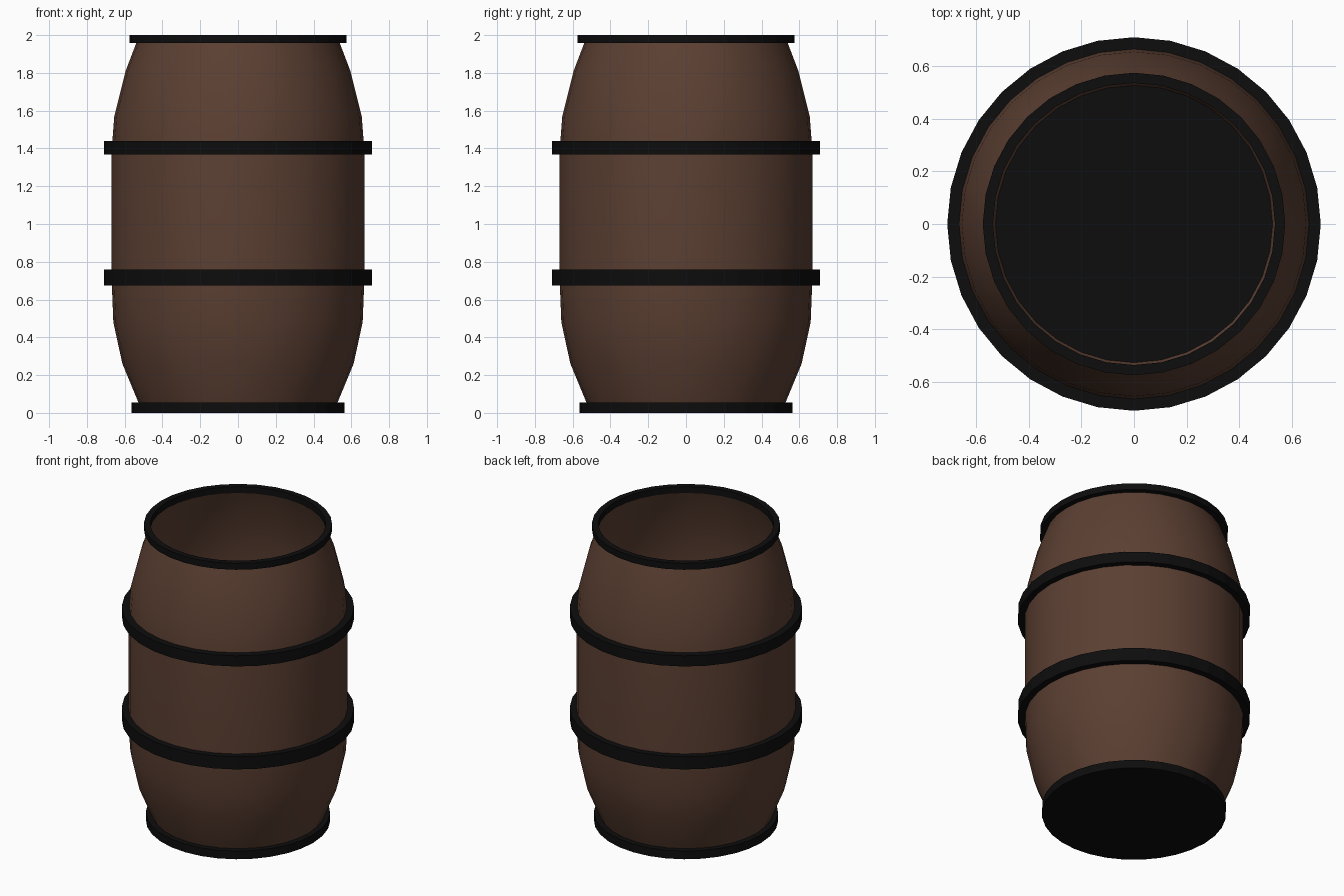
import bpy
import math

if "Cube" in bpy.data.objects:
    bpy.data.objects.remove(bpy.data.objects["Cube"])

SIDES = 32


def material(name, rgb):
    m = bpy.data.materials.new(name)
    m.diffuse_color = (*rgb, 1)
    m.use_nodes = True
    m.node_tree.nodes["Principled BSDF"].inputs["Base Color"].default_value = m.diffuse_color
    return m


wood = material("dark_wood", (0.105, 0.050, 0.032))
iron = material("black_iron", (0.004, 0.004, 0.004))


def lathe(name, profile, mat, closed=False, cap_bottom=False, smooth=30):
    """Spin an (r, z) profile around z."""
    verts = [(r * math.sin(2 * math.pi * i / SIDES), r * math.cos(2 * math.pi * i / SIDES), z)
             for r, z in profile for i in range(SIDES)]
    n = len(profile)
    faces = []
    for k in range(n if closed else n - 1):
        a, b = k * SIDES, (k + 1) % n * SIDES
        for i in range(SIDES):
            j = (i + 1) % SIDES
            faces.append((a + i, b + i, b + j, a + j))
    if cap_bottom:
        faces.append(tuple(range(SIDES)))
        faces.append(tuple(range((n - 1) * SIDES, n * SIDES))[::-1])
    me = bpy.data.meshes.new(name)
    me.from_pydata(verts, [], faces)
    me.materials.append(mat)
    ob = bpy.data.objects.new(name, me)
    bpy.context.collection.objects.link(ob)
    bpy.ops.object.select_all(action='DESELECT')
    ob.select_set(True)
    bpy.context.view_layer.objects.active = ob
    bpy.ops.object.mode_set(mode='EDIT')
    bpy.ops.mesh.select_all(action='SELECT')
    bpy.ops.mesh.normals_make_consistent(inside=False)
    bpy.ops.object.mode_set(mode='OBJECT')
    bpy.ops.object.shade_smooth_by_angle(angle=math.radians(smooth))
    return ob


def hoop(name, inner, outer, z0, z1):
    lathe(name, [(inner, z0), (outer, z0), (outer, z1), (inner, z1)], iron, closed=True, smooth=5)


# Bulging open-topped staves
lathe("barrel_body", [(0.525, 0.05), (0.612, 0.26), (0.66, 0.48), (0.668, 0.68),
                      (0.67, 0.76), (0.67, 1.37), (0.665, 1.44), (0.655, 1.57),
                      (0.595, 1.81), (0.538, 1.96)], wood)

# Solid base plate
lathe("base_plate", [(0.563, 0.0), (0.563, 0.055)], iron, cap_bottom=True, smooth=5)

# Hoops around the belly and the rim
hoop("lower_hoop", 0.665, 0.71, 0.674, 0.76)
hoop("upper_hoop", 0.665, 0.71, 1.368, 1.44)
hoop("rim_hoop", 0.536, 0.575, 1.957, 2.0)
